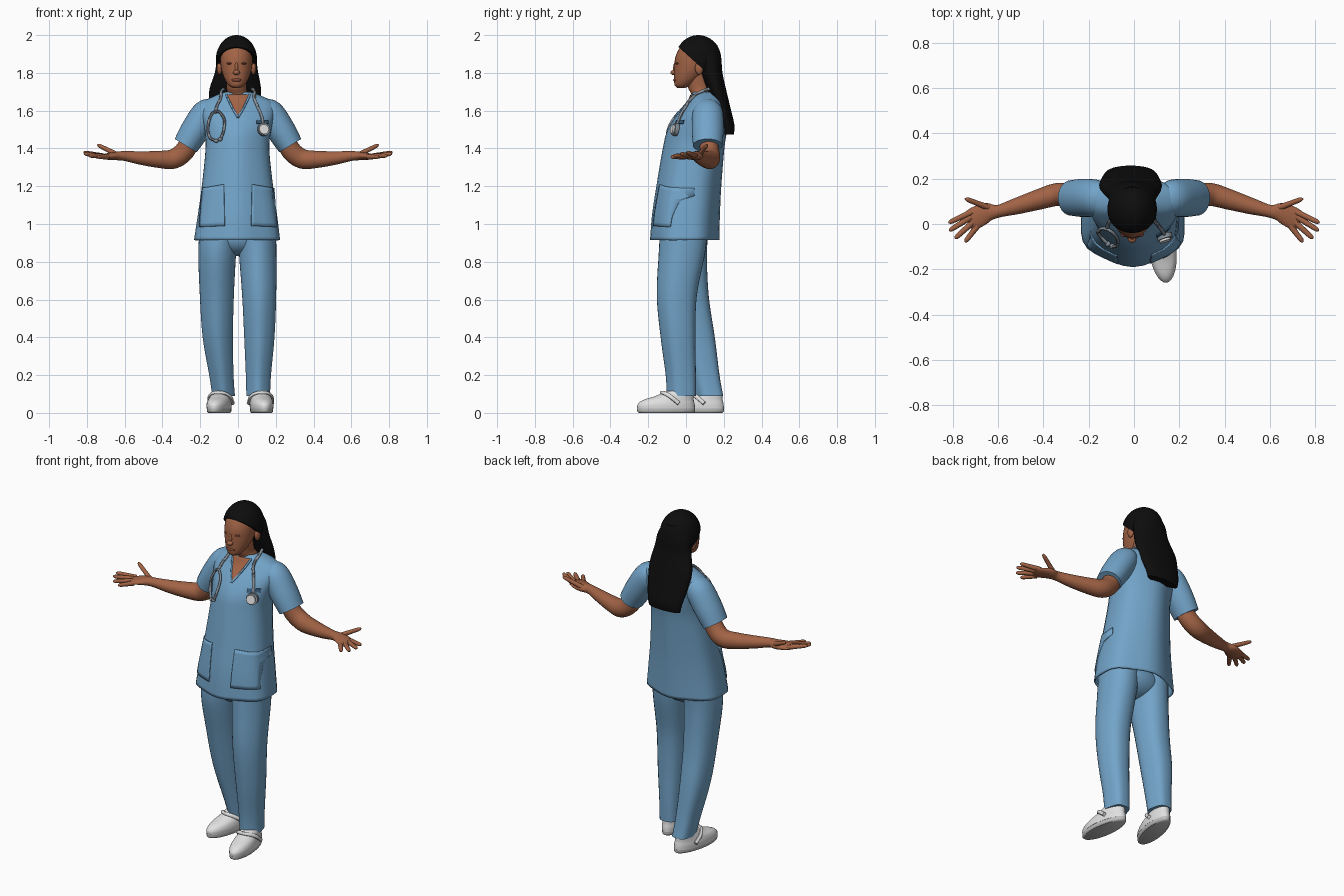
import bpy
import bmesh
from math import sin, cos, pi
from mathutils import Vector
from mathutils.bvhtree import BVHTree

default_cube = bpy.data.objects.get("Cube")
if default_cube:
    bpy.data.objects.remove(default_cube)


def material(name, r, g, b):
    mat = bpy.data.materials.new(name)
    mat.use_nodes = True
    mat.diffuse_color = (r, g, b, 1)
    mat.node_tree.nodes["Principled BSDF"].inputs["Base Color"].default_value = (r, g, b, 1)
    return mat


blue = material("scrub blue", .17, .37, .58)
navy = material("dark blue", .04, .11, .2)
skin = material("brown skin", .36, .125, .06)
lip = material("dark skin", .24, .07, .04)
black = material("black hair", .004, .004, .004)
white = material("shoe white", .75, .75, .75)
sole_grey = material("sole grey", .5, .5, .5)
steel = material("tube grey", .24, .28, .32)


def finish(obj, mat):
    """Assign the colour and smooth the shading."""
    obj.data.materials.clear()
    obj.data.materials.append(mat)
    bpy.ops.object.select_all(action='DESELECT')
    obj.select_set(True)
    bpy.context.view_layer.objects.active = obj
    bpy.ops.object.shade_smooth_by_angle(angle=pi / 4)
    return obj


def from_bmesh(name, bm, mat):
    bmesh.ops.recalc_face_normals(bm, faces=bm.faces)
    mesh = bpy.data.meshes.new(name)
    bm.to_mesh(mesh)
    bm.free()
    obj = bpy.data.objects.new(name, mesh)
    bpy.context.collection.objects.link(obj)
    return finish(obj, mat)


def spline(rows, steps):
    """Catmull-Rom interpolation through rows of numbers."""
    out = []
    for i in range(len(rows) - 1):
        a, b, c, d = rows[max(i - 1, 0)], rows[i], rows[i + 1], rows[min(i + 2, len(rows) - 1)]
        for k in range(steps):
            t = k / steps
            out.append([q + t * ((r - p) + t * ((2 * p - 5 * q + 4 * r - s)
                        + t * (3 * (q - r) + s - p))) / 2 for p, q, r, s in zip(a, b, c, d)])
    return out + [list(rows[-1])]


def loft(name, rows, mat, flat=True, caps=True, fold=0, waves=6, segs=32, steps=5):
    """Skin elliptical rings (x, y, z, radius, radius); flat keeps rings level."""
    rows = spline(rows, steps)
    bm = bmesh.new()
    rings = []
    for i, (x, y, z, ru, rv) in enumerate(rows):
        u, v = Vector((1, 0, 0)), Vector((0, 1, 0))
        if not flat:
            before, after = rows[max(i - 1, 0)], rows[min(i + 1, len(rows) - 1)]
            t = (Vector(after[:3]) - Vector(before[:3])).normalized()
            v = (v - t * v.dot(t)).normalized()
            u = v.cross(t)
        ring = []
        for k in range(segs):
            a = 2 * pi * k / segs
            f = 1 + fold * (1 - i / len(rows)) * cos(waves * (a + pi / 2))
            ring.append(bm.verts.new(Vector((x, y, z)) + f * (u * ru * cos(a) + v * rv * sin(a))))
        rings.append(ring)
    for lo, hi in zip(rings, rings[1:]):
        for k in range(segs):
            j = (k + 1) % segs
            bm.faces.new((lo[k], lo[j], hi[j], hi[k]))
    if caps:
        bm.faces.new(rings[0])
        bm.faces.new(rings[-1])
    return from_bmesh(name, bm, mat)


def ball(name, centre, radii, mat):
    bm = bmesh.new()
    bmesh.ops.create_uvsphere(bm, u_segments=32, v_segments=20, radius=1)
    for v in bm.verts:
        v.co = Vector(centre) + v.co * Vector(radii)
    return from_bmesh(name, bm, mat)


def tube(name, points, radius, mat):
    curve = bpy.data.curves.new(name, 'CURVE')
    curve.dimensions = '3D'
    curve.bevel_depth, curve.bevel_resolution, curve.use_fill_caps = radius, 2, True
    path = curve.splines.new('BEZIER')
    path.bezier_points.add(len(points) - 1)
    for bp, co in zip(path.bezier_points, points):
        bp.co = co
        bp.handle_left_type = bp.handle_right_type = 'AUTO'
    obj = bpy.data.objects.new(name, curve)
    bpy.context.collection.objects.link(obj)
    bpy.ops.object.select_all(action='DESELECT')
    obj.select_set(True)
    bpy.context.view_layer.objects.active = obj
    bpy.ops.object.convert(target='MESH')
    return finish(bpy.context.view_layer.objects.active, mat)


def flip(rows, side):
    return [(side * r[0], *r[1:]) for r in rows]


# Tunic body, open at the hem
tunic = loft("tunic", [
    (-.005, -.007, .915, .235, .178), (-.003, 0, 1.05, .215, .175), (-.003, .015, 1.2, .193, .168),
    (-.003, .04, 1.4, .172, .16), (0, .06, 1.5, .18, .155), (0, .085, 1.58, .2, .13),
    (0, .105, 1.64, .195, .098), (0, .105, 1.68, .12, .077), (0, .1, 1.7, .065, .068)],
    blue, caps=False, fold=.03)
cloth = BVHTree.FromPolygons([v.co for v in tunic.data.vertices],
                             [p.vertices[:] for p in tunic.data.polygons])
hem = tunic.modifiers.new("thickness", 'SOLIDIFY')
hem.thickness = .008


def front(x, z, gap=.004):
    """Point just in front of the tunic."""
    hit = cloth.ray_cast(Vector((x, -1, z)), Vector((0, 1, 0)))[0]
    return Vector((x, (hit.y if hit else .05) - gap, z))


def patch(name, corners, mat, gap=.004, n=10):
    """Thin plate lying on the tunic, from corners bl, br, tr, tl."""
    bl, br, tr, tl = map(Vector, corners)
    bm = bmesh.new()
    grid = []
    for j in range(n + 1):
        a, b = bl.lerp(tl, j / n), br.lerp(tr, j / n)
        grid.append([bm.verts.new(front(*a.lerp(b, i / n), gap)) for i in range(n + 1)])
    for j in range(n):
        for i in range(n):
            bm.faces.new((grid[j][i], grid[j][i + 1], grid[j + 1][i + 1], grid[j + 1][i]))
    bmesh.ops.remove_doubles(bm, verts=bm.verts, dist=.0001)
    obj = from_bmesh(name, bm, mat)
    rim = obj.modifiers.new("thickness", 'SOLIDIFY')
    rim.thickness, rim.offset = .006, 0
    return obj


# Pockets, neckline and chest tab
for side, label in ((1, "left"), (-1, "right")):
    patch(label + "_pocket", [(side * .07, .99), (side * .205, .985), (side * .19, 1.19),
                              (side * .075, 1.21)], blue, .005)
    tube(label + "_neck_trim", [front(side * x, z) for x, z in
                                ((0, 1.565), (.035, 1.625), (.062, 1.685))], .006, blue)
patch("neckline_skin", [(0, 1.565), (0, 1.565), (.062, 1.685), (-.062, 1.685)], skin, .003)
patch("chest_tab", [(.1, 1.53), (.16, 1.53), (.16, 1.55), (.1, 1.55)], navy)

# Sleeves, arms and hands with the palms up
for side, label in ((1, "left"), (-1, "right")):
    loft(label + "_sleeve", flip([
        (.12, .115, 1.61, .045, .06), (.165, .115, 1.59, .073, .08), (.225, .115, 1.5, .076, .084),
        (.277, .115, 1.415, .068, .078)], side), blue, flat=False)
    loft(label + "_arm", flip([
        (.24, .115, 1.47, .05, .05), (.28, .125, 1.39, .053, .05), (.34, .13, 1.345, .052, .05),
        (.42, .108, 1.342, .045, .045), (.52, .078, 1.35, .035, .036), (.6, .056, 1.36, .026, .028),
        (.65, .05, 1.36, .022, .043), (.7, .027, 1.357, .016, .048), (.73, .018, 1.357, .01, .04)],
        side), skin, flat=False)
    digits = [("index", (.715, .053, 1.36), (.818, .005, 1.38)),
              ("middle", (.72, .03, 1.36), (.815, -.03, 1.372)),
              ("ring", (.71, .008, 1.358), (.79, -.065, 1.362)),
              ("little", (.69, -.008, 1.355), (.745, -.08, 1.355)),
              ("thumb", (.635, .07, 1.365), (.745, .112, 1.42))]
    for digit, base, tip in digits:
        base, tip = Vector(base), Vector(tip)
        rows = [(*base.lerp(tip, t), r, r) for t, r in
                ((0, .014), (.5, .012), (.88, .01), (1, .003))]
        loft(label + "_" + digit, flip(rows, side), skin, flat=False, segs=12)

# Trousers, the left leg a step ahead
loft("left_trouser", [
    (.107, -.022, .09, .062, .077), (.108, -.025, .2, .066, .08), (.113, -.04, .4, .08, .092),
    (.112, -.047, .62, .09, .106), (.104, -.02, .85, .099, .123), (.1, -.01, 1, .1, .125)],
    blue, fold=.04, waves=5)
loft("right_trouser", [
    (-.076, .125, .09, .059, .075), (-.088, .1, .2, .064, .08), (-.107, .06, .4, .08, .095),
    (-.112, .02, .62, .09, .102), (-.11, -.01, .85, .1, .122), (-.1, 0, 1, .1, .125)],
    blue, fold=.04, waves=5)
ball("trouser_seat", (0, -.005, .93), (.17, .118, .1), blue)

# Clogs with soles, straps and ankles
for label, x, y, turn in (("left", .125, -.105, .12), ("right", -.1, .05, -.2)):
    parts = [
        loft(label + "_sole", [(0, 0, 0, .052, .145), (0, 0, .008, .058, .154),
                               (0, 0, .024, .059, .155)], sole_grey),
        loft(label + "_shoe", [(0, 0, .022, .06, .154), (0, 0, .045, .061, .152),
                               (0, .012, .068, .057, .135), (0, .045, .09, .051, .1),
                               (0, .07, .115, .046, .07)], white),
        tube(label + "_strap", [(-.062, .06, .05), (-.05, .01, .09), (0, -.022, .107),
                                (.05, .01, .09), (.062, .06, .05)], .011, white),
        loft(label + "_ankle", [(0, .085, .07, .036, .04), (0, .085, .16, .036, .04)], skin)]
    for part in parts:
        part.location = (x, y, 0)
        part.rotation_euler.z = turn

# Neck and head
mid = -.008
loft("neck", [(0, .095, 1.6, .058, .06), (0, .09, 1.68, .056, .06), (mid, .07, 1.72, .052, .058),
              (mid, .055, 1.8, .055, .06)], skin)
loft("head", [
    (mid, -.025, 1.72, .018, .02), (mid, -.015, 1.735, .042, .045), (mid, .006, 1.77, .064, .069),
    (mid, .03, 1.82, .08, .092), (mid, .045, 1.88, .086, .102), (mid, .055, 1.93, .078, .09),
    (mid, .06, 1.965, .05, .06)], skin)
ball("nose_bridge", (mid, -.056, 1.825), (.01, .012, .032), skin)
ball("nose_tip", (mid, -.066, 1.802), (.018, .017, .013), skin)
ball("mouth", (mid, -.056, 1.762), (.027, .012, .009), lip)
for side, label in ((1, "left"), (-1, "right")):
    ball(label + "_eyelid", (mid + side * .034, -.045, 1.85), (.018, .012, .006), lip)
    ball(label + "_ear", (mid + side * .09, .07, 1.825), (.014, .022, .034), skin)

# Hair: a cap trimmed along a slanting hairline, and a long fall behind
bm = bmesh.new()
bmesh.ops.create_uvsphere(bm, u_segments=48, v_segments=32, radius=1)
for v in bm.verts:
    v.co = Vector((mid, .065, 1.87)) + v.co * Vector((.109, .122, .13))
bmesh.ops.bisect_plane(bm, geom=bm.verts[:] + bm.edges[:] + bm.faces[:], clear_inner=True,
                       plane_co=(0, -.04, 1.937), plane_no=(0, .9, 1))
bmesh.ops.holes_fill(bm, edges=bm.edges)
from_bmesh("hair_cap", bm, black)
loft("hair_fall", [
    (-.015, .225, 1.475, .103, .028), (-.015, .222, 1.52, .112, .035), (-.015, .197, 1.6, .128, .042),
    (-.015, .165, 1.7, .138, .05), (mid, .135, 1.8, .115, .058), (mid, .12, 1.88, .1, .066),
    (mid, .105, 1.95, .06, .06)], black)

# Stethoscope draped round the neck
nape = [(0, .185, 1.7), (.06, .15, 1.715), (.085, .09, 1.705)]
tube("hose", nape + [front(x, z, .01) for x, z in
                     ((.088, 1.66), (.105, 1.62), (.125, 1.57), (.135, 1.51))], .0085, steel)
tube("yoke", flip(nape, -1) + [front(x, z, .01) for x, z in
                               ((-.095, 1.66), (-.11, 1.63), (-.12, 1.59))], .0085, steel)
tube("headset", [front(x, z, .016) for x, z in (
    (-.12, 1.44), (-.15, 1.46), (-.155, 1.54), (-.12, 1.595), (-.08, 1.57), (-.075, 1.5),
    (-.092, 1.45))], .0075, steel)
for x, z in ((-.115, 1.44), (-.095, 1.448)):
    ball("earpiece", front(x, z, .016), (.012, .012, .01), steel)
for name, radius, gap, mat in (("chestpiece_rim", .034, .014, steel), ("chestpiece", .026, .024, white)):
    bpy.ops.mesh.primitive_cylinder_add(vertices=32, radius=radius, depth=.022,
                                        location=front(.135, 1.5, gap), rotation=(pi * .44, 0, .3))
    disc = bpy.context.object
    disc.name = name
    finish(disc, mat)
